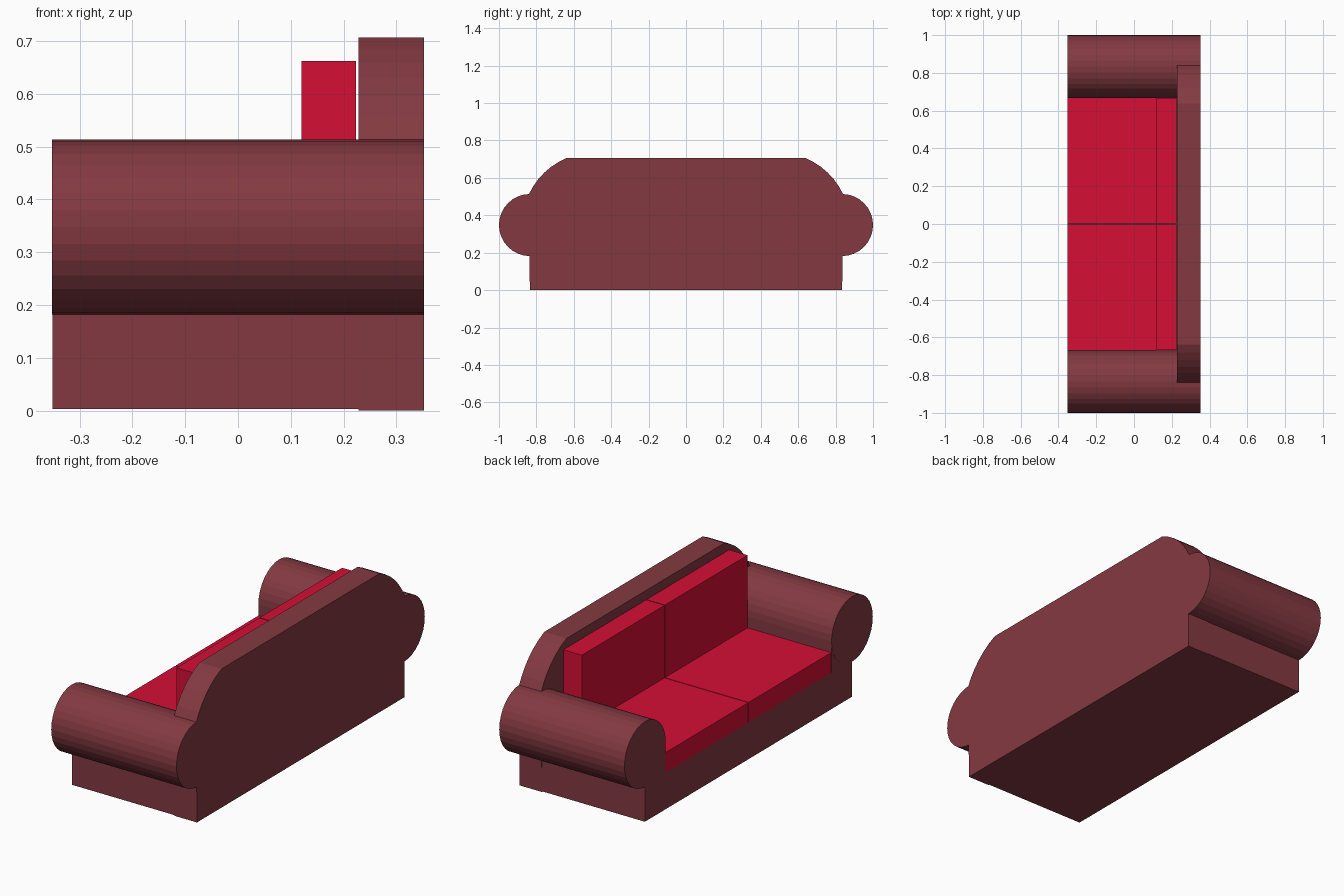
import bpy, bmesh, math
from mathutils import Matrix, Vector

if "Cube" in bpy.data.objects:
    bpy.data.objects.remove(bpy.data.objects["Cube"])


def material(name, rgb):
    m = bpy.data.materials.new(name)
    lin = [((c / 255 + 0.055) / 1.055) ** 2.4 if c > 10 else c / 255 / 12.92 for c in rgb]
    m.diffuse_color = (*lin, 1)
    m.use_nodes = True
    m.node_tree.nodes["Principled BSDF"].inputs["Base Color"].default_value = m.diffuse_color
    return m


MAROON = material("maroon fabric", (131, 57, 65))
RED = material("crimson cushion", (213, 15, 53))


def finish(name, bm, mat):
    bmesh.ops.recalc_face_normals(bm, faces=bm.faces)
    me = bpy.data.meshes.new(name)
    bm.to_mesh(me)
    bm.free()
    me.materials.append(mat)
    ob = bpy.data.objects.new(name, me)
    bpy.context.collection.objects.link(ob)


def extrude_x(name, profile, x0, x1, mat):
    """Extrude a (y, z) outline along x."""
    bm = bmesh.new()
    face = bm.faces.new([bm.verts.new((x0, y, z)) for y, z in profile])
    ext = bmesh.ops.extrude_face_region(bm, geom=[face])
    verts = [v for v in ext["geom"] if isinstance(v, bmesh.types.BMVert)]
    bmesh.ops.translate(bm, verts=verts, vec=Vector((x1 - x0, 0, 0)))
    finish(name, bm, mat)


def box(name, x, y, z, mat):
    extrude_x(name, [(y[0], z[0]), (y[1], z[0]), (y[1], z[1]), (y[0], z[1])], *x, mat)


HALF_X, ARM_Y, ARM_Z, ARM_R = 0.353, 0.834, 0.348, 0.166
INNER = 0.668    # inner side of the arms
SEAT_Z = 0.19    # top of the base under the cushions

# Base: U-shaped outline with arm supports rising into the rolled arms
extrude_x("base", [(-ARM_Y, 0.003), (ARM_Y, 0.003), (ARM_Y, ARM_Z), (INNER, ARM_Z),
                   (INNER, SEAT_Z), (-INNER, SEAT_Z), (-INNER, ARM_Z), (-ARM_Y, ARM_Z)],
          -0.352, 0.352, MAROON)

# Back panel: flat top with arc shoulders
arc = []
for i in range(7):
    a = math.radians(25 + 42.6 * i / 6)
    arc.append((0.49 + 0.386 * math.cos(a), 0.35 + 0.386 * math.sin(a)))
right = [(0.835, 0.0), (0.838, ARM_Z)] + arc
extrude_x("backrest", right + [(-y, z) for y, z in reversed(right)], 0.228, HALF_X, MAROON)

for side, label in ((-1, "left"), (1, "right")):
    # Rolled arm
    bm = bmesh.new()
    bmesh.ops.create_cone(bm, cap_ends=True, segments=32, radius1=ARM_R, radius2=ARM_R,
                          depth=2 * HALF_X,
                          matrix=Matrix.Translation((0, side * ARM_Y, ARM_Z))
                          @ Matrix.Rotation(math.pi / 2, 4, 'Y'))
    finish(label + "_arm", bm, MAROON)
    # Seat and back cushions
    y = sorted((side * 0.002, side * 0.667))
    box(label + "_seat_cushion", (-0.352, 0.224), y, (SEAT_Z, 0.292), RED)
    box(label + "_back_cushion", (0.12, 0.224), y, (0.292, 0.662), RED)
